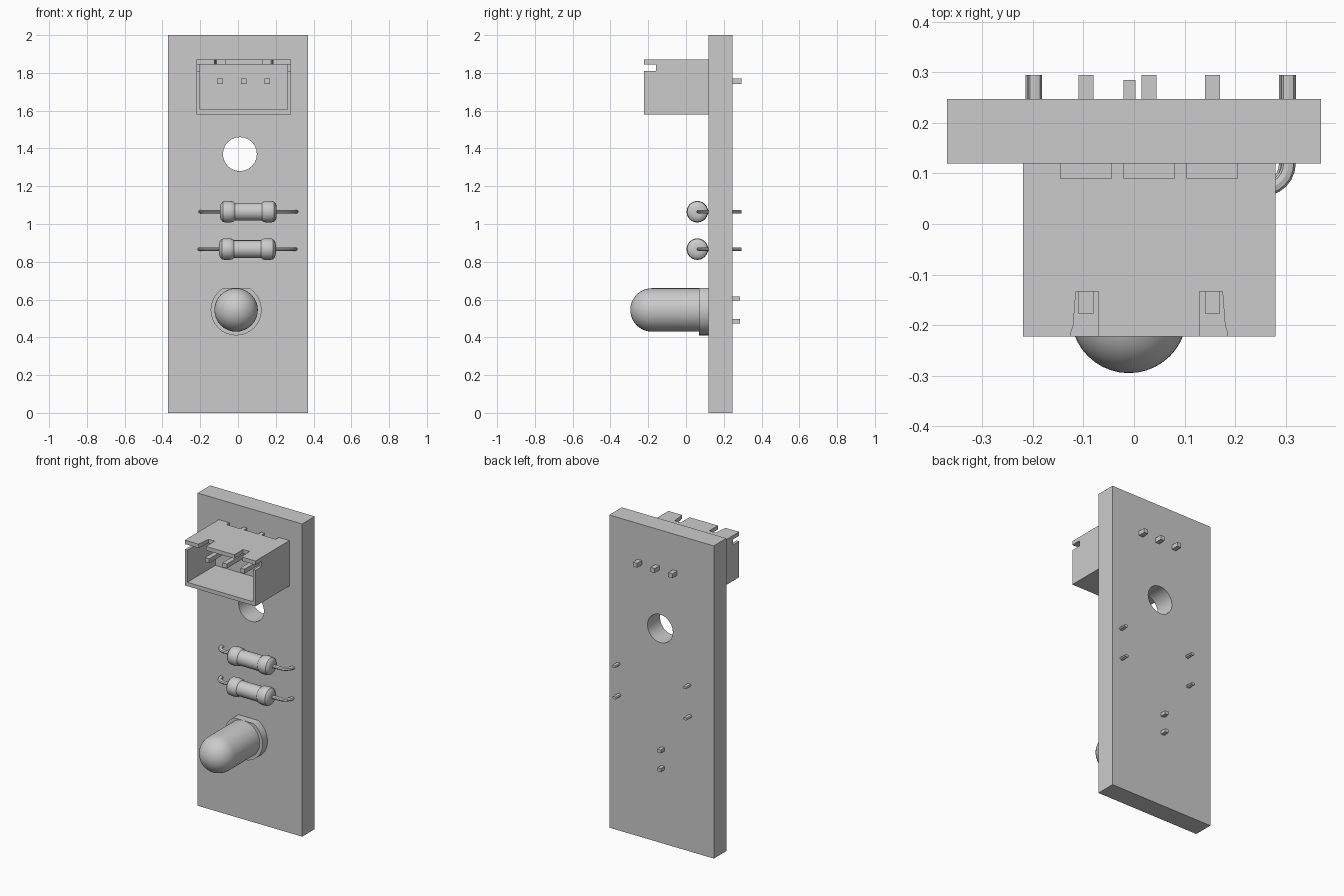
import bpy, bmesh, math
from mathutils import Matrix

if "Cube" in bpy.data.objects:
    bpy.data.objects.remove(bpy.data.objects["Cube"])


def make(name, bm):
    bmesh.ops.recalc_face_normals(bm, faces=bm.faces)
    me = bpy.data.meshes.new(name)
    bm.to_mesh(me)
    bm.free()
    ob = bpy.data.objects.new(name, me)
    bpy.context.collection.objects.link(ob)
    return ob


def activate(ob):
    bpy.ops.object.select_all(action='DESELECT')
    ob.select_set(True)
    bpy.context.view_layer.objects.active = ob


def smooth(ob):
    activate(ob)
    bpy.ops.object.shade_smooth_by_angle(angle=math.radians(35))


def box(name, x0, x1, y0, y1, z0, z1):
    bm = bmesh.new()
    m = (Matrix.Translation(((x0 + x1) / 2, (y0 + y1) / 2, (z0 + z1) / 2))
         @ Matrix.Diagonal((x1 - x0, y1 - y0, z1 - z0, 1)))
    bmesh.ops.create_cube(bm, size=1, matrix=m)
    return make(name, bm)


def prism(name, pts, z0, z1):
    """Extrude an xy outline from z0 to z1."""
    bm = bmesh.new()
    f = bm.faces.new([bm.verts.new((x, y, z0)) for x, y in pts])
    up = bmesh.ops.extrude_face_region(bm, geom=[f])['geom']
    bmesh.ops.translate(bm, vec=(0, 0, z1 - z0),
                        verts=[v for v in up if isinstance(v, bmesh.types.BMVert)])
    return make(name, bm)


def lathe(name, profile, axis, centre, steps=32):
    """Spin (distance along axis, radius) points around the x or y axis."""
    bm = bmesh.new()
    cx, cy, cz = centre
    vs = [bm.verts.new((cx + d, cy, cz + r) if axis == 'X' else (cx, cy + d, cz + r))
          for d, r in profile]
    edges = [bm.edges.new(p) for p in zip(vs, vs[1:])]
    bmesh.ops.spin(bm, geom=vs + edges, cent=centre, steps=steps, angle=2 * math.pi,
                   axis=(1, 0, 0) if axis == 'X' else (0, 1, 0))
    bmesh.ops.remove_doubles(bm, verts=bm.verts, dist=1e-5)
    return make(name, bm)


def cut(ob, *cutters):
    for c in cutters:
        mod = ob.modifiers.new("cut", 'BOOLEAN')
        mod.operation, mod.solver, mod.object = 'DIFFERENCE', 'EXACT', c
        activate(ob)
        bpy.ops.object.modifier_apply(modifier=mod.name)
        bpy.data.objects.remove(c)


FACE, BACK = 0.12, 0.247

# Circuit board with mounting hole
board = box("circuit_board", -0.37, 0.37, FACE, BACK, 0, 2)
cut(board, lathe("hole_cutter", [(-0.2, 0), (-0.2, 0.09), (0.2, 0.09), (0.2, 0)],
                 'Y', (0.01, 0.18, 1.37), 24))
smooth(board)

# Connector housing: open front, side notches, slotted top
housing = box("connector_housing", -0.22, 0.28, -0.223, FACE, 1.58, 1.87)
cut(housing,
    box("cavity", -0.202, 0.262, -0.3, 0.06, 1.605, 1.845),
    box("side_notch", -0.3, 0.36, -0.3, -0.16, 1.81, 1.845))
for s in (1, -1):
    slot = [(-0.055, -0.3), (-0.055, -0.215), (-0.05, -0.2), (-0.045, -0.134),
            (0.0, -0.134), (0.0, -0.3)]
    pts = [(0.03 + s * (-0.1 + x), y) for x, y in slot]
    cut(housing, prism("top_slot", pts, 1.84, 1.95))
for x in (-0.095, 0.03, 0.155):
    cut(housing, box("rear_notch", x - 0.05, x + 0.05, 0.09, 0.2, 1.80, 1.95))

# Connector pins
for x in (-0.095, 0.03, 0.155):
    box("connector_pin", x - 0.015, x + 0.015, -0.177, 0.295, 1.742, 1.77)

# Resistors: lathed body and bent lead
half = [(0.15, 0), (0.15, 0.025), (0.146, 0.042), (0.135, 0.054), (0.12, 0.057),
        (0.095, 0.057), (0.08, 0.054), (0.072, 0.047)]
body = [(-d, r) for d, r in half] + half[::-1]
for cx, cz in ((0.055, 1.065), (0.05, 0.867)):
    smooth(lathe("resistor_body", body, 'X', (cx, 0.06, cz), 24))
    bend = [(0.2 + 0.051 * math.sin(t), 0.12 - 0.051 * math.cos(t))
            for t in (i * math.pi / 12 for i in range(7))]
    side = [(0.13, 0.069)] + bend + [(0.251, 0.295)]
    path = [(-x, y) for x, y in side[::-1]] + side
    cu = bpy.data.curves.new("resistor_lead", 'CURVE')
    cu.dimensions = '3D'
    cu.bevel_depth, cu.bevel_resolution, cu.use_fill_caps = 0.014, 2, True
    sp = cu.splines.new('POLY')
    sp.points.add(len(path) - 1)
    for p, (x, y) in zip(sp.points, path):
        p.co = (x, y, 0, 1)
    lead = bpy.data.objects.new("resistor_lead", cu)
    lead.location, lead.scale = (cx, 0, cz), (1, 1, 0.7)
    bpy.context.collection.objects.link(lead)
    activate(lead)
    bpy.ops.object.convert(target='MESH')
    smooth(lead)

# LED: domed lens, flange with a flat on top, two leads
LX, LZ, R = -0.01, 0.545, 0.115
dome = [(-0.18 - R * math.cos(t), R * math.sin(t))
        for t in (i * math.pi / 20 for i in range(11))]
smooth(lathe("led_lens", dome + [(FACE, R), (FACE, 0)], 'Y', (LX, 0, LZ)))
flange = lathe("led_flange", [(0.07, 0), (0.07, 0.135), (FACE, 0.135), (FACE, 0)],
               'Y', (LX, 0, LZ))
cut(flange, box("flat_cutter", -0.3, 0.3, 0, 0.3, LZ + R, 0.8))
smooth(flange)
for z in (0.485, 0.605):
    box("led_lead", LX - 0.011, LX + 0.013, 0.1, 0.285, z - 0.011, z + 0.011)
